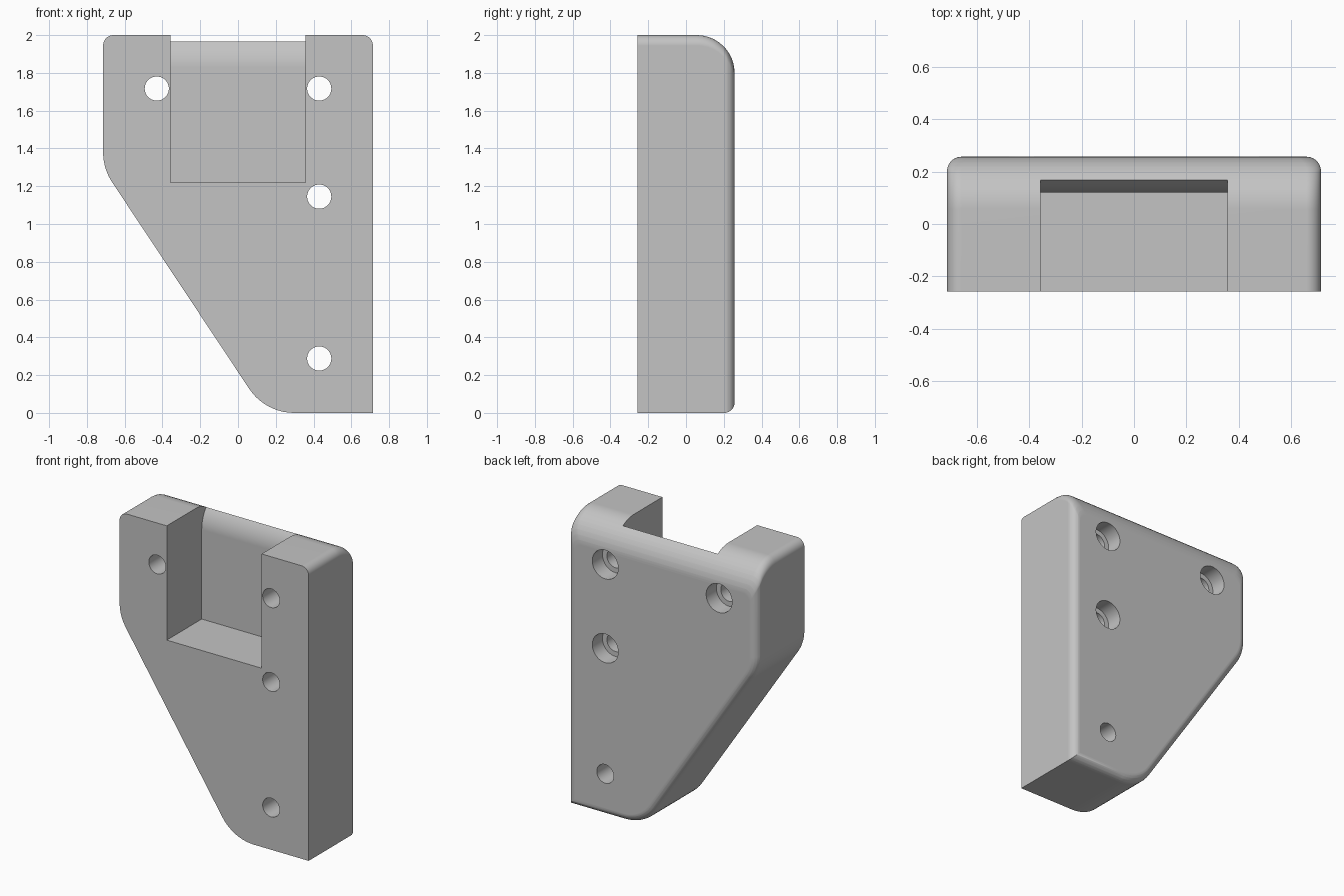
import bpy, bmesh, math
from mathutils import Vector

if "Cube" in bpy.data.objects:
    bpy.data.objects.remove(bpy.data.objects["Cube"])

HALF_Y = 0.257      # half thickness
EDGE_R = 0.055      # rounding of the back edges
TOP_R = 0.2         # larger rounding of the top back edge

grey = bpy.data.materials.new("mid grey")
grey.diffuse_color = (0.55, 0.55, 0.55, 1)
grey.use_nodes = True
grey.node_tree.nodes["Principled BSDF"].inputs["Base Color"].default_value = grey.diffuse_color


def make_object(name, bm):
    bmesh.ops.recalc_face_normals(bm, faces=bm.faces)
    mesh = bpy.data.meshes.new(name)
    bm.to_mesh(mesh)
    bm.free()
    mesh.materials.append(grey)
    obj = bpy.data.objects.new(name, mesh)
    bpy.context.collection.objects.link(obj)
    return obj


def loft(name, rings):
    """Skin equal-length closed rings and cap both ends."""
    bm = bmesh.new()
    loops = [[bm.verts.new(p) for p in ring] for ring in rings]
    n = len(loops[0])
    for a, b in zip(loops, loops[1:]):
        for i in range(n):
            j = (i + 1) % n
            bm.faces.new((a[i], a[j], b[j], b[i]))
    bm.faces.new(loops[0])
    bm.faces.new(loops[-1])
    return make_object(name, bm)


def fillet(prev, corner, nxt, r, steps):
    """Points of an arc rounding one corner."""
    if r <= 0:
        return [corner]
    u, v = (prev - corner).normalized(), (nxt - corner).normalized()
    half = u.angle(v) / 2
    t = r / math.tan(half)
    centre = corner + (u + v).normalized() * (r / math.sin(half))
    start, end = corner + u * t - centre, corner + v * t - centre
    sweep = math.pi - 2 * half
    pts = []
    for k in range(steps + 1):
        f = k / steps
        w = (start * math.sin((1 - f) * sweep) + end * math.sin(f * sweep)) / math.sin(sweep)
        pts.append(centre + w)
    return pts


def outline(side, top):
    """Bracket outline with its sides moved inward."""
    slope_n = Vector((-1.293, -0.858)).normalized()      # normal of the slanted side
    on_slope = Vector((0.144, 0.0)) - slope_n * side
    at_x = lambda x: on_slope.y - slope_n.x * (x - on_slope.x) / slope_n.y
    at_z = lambda z: on_slope.x - slope_n.y * (z - on_slope.y) / slope_n.x
    left, right = -0.714 + side, 0.714 - side
    corners = [Vector(c) for c in (
        (right, side), (right, 2 - top), (left, 2 - top),
        (left, at_x(left)), (at_z(side), side))]
    radii = (0, 0.055, 0.055, 0.286 - side, 0.286 - side)
    pts = []
    for i, c in enumerate(corners):
        pts += fillet(corners[i - 1], c, corners[(i + 1) % 5], radii[i], 10)
    return pts


def inset(y, r):
    """Inward shift at depth y for a quarter-round of radius r."""
    d = max(0, y - (HALF_Y - r))
    return r - math.sqrt(max(0, r * r - d * d))


# Bracket body, lofted from front to back
angles = [math.radians(90 * k / 10) for k in range(11)]
depths = {-HALF_Y, HALF_Y}
for r in (EDGE_R, TOP_R):
    depths |= {round(HALF_Y - r + r * math.sin(a), 4) for a in angles}
body = loft("bracket_body", [
    [(p.x, y, p.y) for p in outline(inset(y, EDGE_R), inset(y, TOP_R))]
    for y in sorted(depths)])

# Open pocket whose back wall curves away at the top
pocket = [(-0.4, 1.22), (0.12, 1.22)]
for k in range(9):
    a = math.radians(39.5 * k / 8)
    pocket.append((0.34 - 0.22 * math.cos(a), 1.83 + 0.22 * math.sin(a)))
pocket += [(pocket[-1][0], 2.2), (-0.4, 2.2)]
cutters = [loft("pocket_cutter", [[(x, y, z) for y, z in pocket] for x in (-0.358, 0.358)])]


# Screw holes, the upper three counterbored from the back
def screw_hole(x, z, bored):
    steps = [(-0.4, 0.064), (0.4, 0.064)]
    if bored:
        steps = [(-0.4, 0.064), (0.147, 0.064), (0.147, 0.098), (0.4, 0.098)]
    turn = [2 * math.pi * k / 40 for k in range(40)]
    return loft("screw_hole_cutter", [
        [(x + r * math.cos(t), y, z + r * math.sin(t)) for t in turn] for y, r in steps])


for x, z, bored in ((-0.43, 1.717, True), (0.43, 1.717, True),
                    (0.43, 1.145, True), (0.43, 0.288, False)):
    cutters.append(screw_hole(x, z, bored))

bpy.context.view_layer.objects.active = body
for cutter in cutters:
    mod = body.modifiers.new("cut", 'BOOLEAN')
    mod.operation = 'DIFFERENCE'
    mod.solver = 'EXACT'
    mod.object = cutter
    bpy.ops.object.modifier_apply(modifier=mod.name)
    bpy.data.objects.remove(cutter)

# Smooth rounded edges, crisp elsewhere
bpy.ops.object.select_all(action='DESELECT')
body.select_set(True)
bpy.ops.object.shade_smooth_by_angle(angle=math.radians(30))
weighted = body.modifiers.new("even_shading", 'WEIGHTED_NORMAL')
weighted.keep_sharp = True
